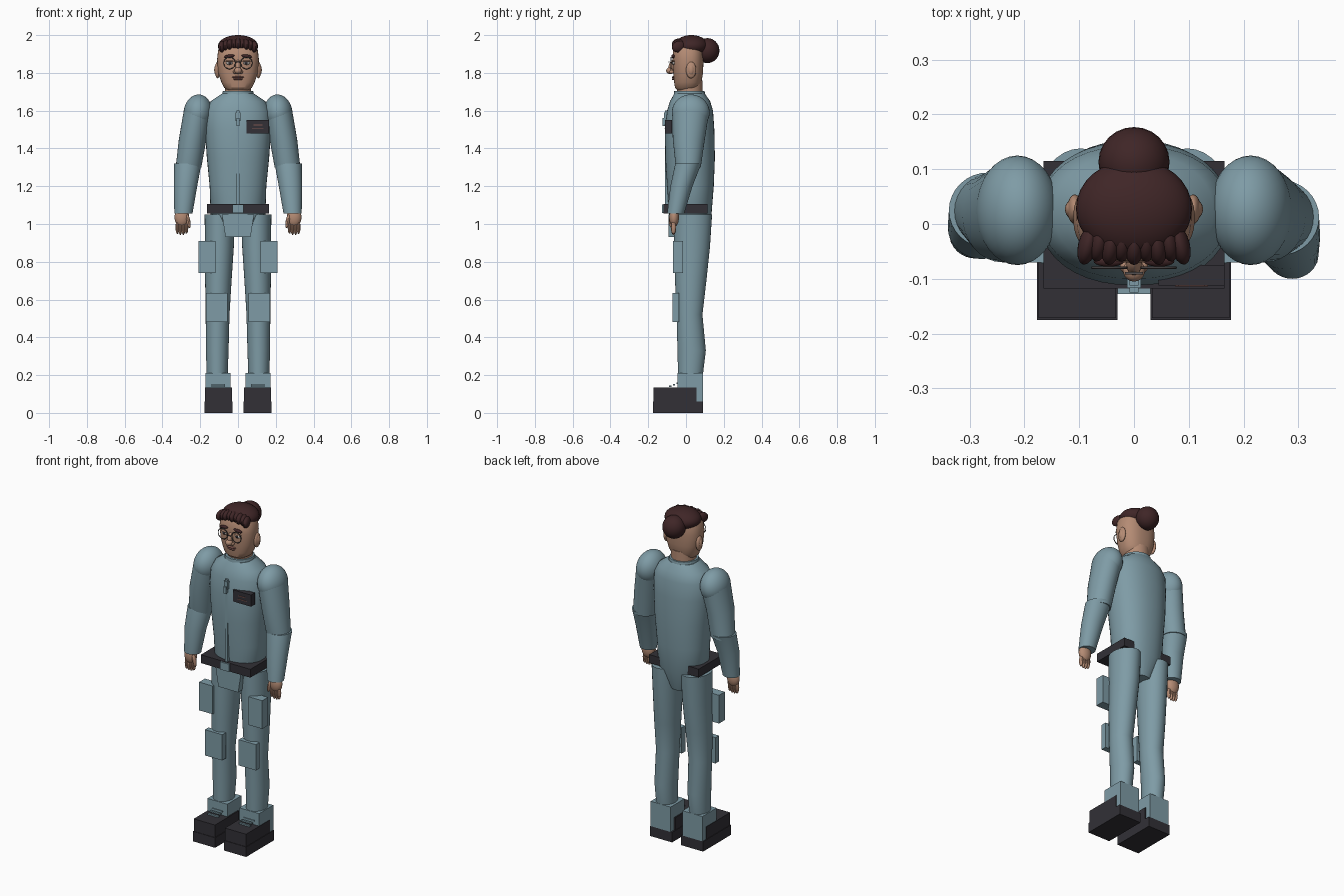
import bpy, bmesh, math
from mathutils import Matrix, Vector, Euler

cube = bpy.data.objects.get("Cube")
if cube:
    bpy.data.objects.remove(cube, do_unlink=True)


def material(name, r, g, b):
    m = bpy.data.materials.new(name)
    m.use_nodes = True
    m.diffuse_color = (r, g, b, 1)
    m.node_tree.nodes["Principled BSDF"].inputs["Base Color"].default_value = (r, g, b, 1)
    return m


CLOTH = material("blue grey cloth", .21, .33, .38)
DARK = material("charcoal leather", .032, .03, .037)
SKIN = material("skin", .46, .26, .175)
HAIR = material("dark brown hair", .05, .019, .02)
LIP = material("lips", .22, .095, .08)
WHITE = material("eye white", .6, .58, .55)
FRAME = material("spectacle grey", .09, .08, .08)
made = []


def finish(name, bm, mat):
    bmesh.ops.recalc_face_normals(bm, faces=bm.faces)
    mesh = bpy.data.meshes.new(name)
    bm.to_mesh(mesh)
    bm.free()
    mesh.materials.append(mat)
    ob = bpy.data.objects.new(name, mesh)
    bpy.context.collection.objects.link(ob)
    made.append(ob)
    return ob


def loft(name, rings, mat, n=32, power=2.0):
    """Stack of rounded horizontal rings: (z, centre x, half width, front y, back y)."""
    bm = bmesh.new()
    loops = []
    for z, cx, rx, y0, y1 in rings:
        loop = []
        for i in range(n):
            a = 2 * math.pi * i / n
            c, s = math.cos(a), math.sin(a)
            px = math.copysign(abs(c) ** (2 / power), c)
            py = math.copysign(abs(s) ** (2 / power), s)
            loop.append(bm.verts.new((cx + rx * px, (y0 + y1) / 2 + (y1 - y0) / 2 * py, z)))
        loops.append(loop)
    for a, b in zip(loops, loops[1:]):
        for i in range(n):
            j = (i + 1) % n
            bm.faces.new((a[i], a[j], b[j], b[i]))
    bm.faces.new(loops[0][::-1])
    bm.faces.new(loops[-1])
    return finish(name, bm, mat)


def box(name, x, y, z, mat):
    """Box from (low, high) pairs on each axis."""
    bm = bmesh.new()
    size = [abs(p[1] - p[0]) for p in (x, y, z)]
    mid = [(p[0] + p[1]) / 2 for p in (x, y, z)]
    bmesh.ops.create_cube(bm, size=1, matrix=Matrix.Translation(mid) @ Matrix.Diagonal((*size, 1)))
    return finish(name, bm, mat)


def ball(name, centre, radii, mat, rot=(0, 0, 0), u=24, v=14):
    bm = bmesh.new()
    m = Matrix.LocRotScale(Vector(centre), Euler(rot), Vector(radii))
    bmesh.ops.create_uvsphere(bm, u_segments=u, v_segments=v, radius=1, matrix=m)
    return finish(name, bm, mat)


def ring(name, centre, radius, thick, mat, n=24, k=6):
    """Upright torus facing the front."""
    bm = bmesh.new()
    grid = []
    for i in range(n):
        a = 2 * math.pi * i / n
        grid.append([])
        for j in range(k):
            b = 2 * math.pi * j / k
            r = radius + thick * math.cos(b)
            grid[i].append(bm.verts.new(Vector(centre) + Vector(
                (r * math.cos(a), thick * math.sin(b), r * math.sin(a)))))
    for i in range(n):
        for j in range(k):
            p, q = grid[i], grid[(i + 1) % n]
            bm.faces.new((p[j], q[j], q[(j + 1) % k], p[(j + 1) % k]))
    return finish(name, bm, mat)


# Torso tapering into the crotch, and the collar
loft("torso", [(.93, 0, .065, -.075, .1), (1.05, 0, .145, -.09, .135), (1.2, 0, .15, -.1, .147),
               (1.35, 0, .165, -.11, .153), (1.5, 0, .175, -.112, .15), (1.6, 0, .172, -.1, .143),
               (1.65, 0, .145, -.085, .128), (1.69, 0, .085, -.062, .1)], CLOTH, 40, 2.2)
loft("collar", [(1.67, 0, .086, -.066, .104), (1.705, 0, .08, -.062, .098)], CLOTH)
# Tapered front panel over the crotch
panel = box("crotch_panel", (-.085, .085), (-.093, 0), (.93, 1.05), CLOTH)
for vert in panel.data.vertices:
    if vert.co.z < 1:
        vert.co.x *= .78

# Belt, zip and badge
box("belt", (-.165, .165), (-.118, .115), (1.055, 1.105), DARK)
box("buckle", (-.03, .03), (-.128, -.1), (1.057, 1.103), CLOTH)
box("zip_strip", (-.008, .008), (-.112, -.08), (1.1, 1.6), CLOTH)
box("zip_pull", (-.013, .013), (-.117, -.09), (1.545, 1.59), CLOTH)
box("zip_tab", (-.008, .008), (-.125, -.1), (1.52, 1.56), CLOTH)
box("chest_badge", (.045, .165), (-.112, -.075), (1.48, 1.55), DARK)
for i, w in enumerate((.024, .03)):
    box("badge_mark", (.105 - w, .105 + w), (-.114, -.11), (1.522 - i * .02, 1.526 - i * .02), LIP)

for side, tag in ((1, "left"), (-1, "right")):
    def sx(a, b):
        return (side * a, side * b)

    # Leg with pocket and knee pad
    loft(tag + "_leg", [(.19, side * .11, .055, -.042, .088), (.33, side * .11, .06, -.045, .105),
                        (.52, side * .108, .063, -.05, .087), (.7, side * .104, .07, -.058, .108),
                        (.88, side * .098, .076, -.063, .127), (1.05, side * .097, .08, -.065, .138)], CLOTH)
    box(tag + "_thigh_pocket", sx(.12, .21), (-.07, -.015), (.74, .91), CLOTH)
    box(tag + "_knee_pad", sx(.055, .17), (-.072, -.038), (.48, .635), CLOTH)

    # Boot: cuff, upper, sole and lace bars
    box(tag + "_boot_cuff", sx(.04, .172), (-.045, .09), (.06, .21), CLOTH)
    box(tag + "_boot_upper", sx(.033, .174), (-.172, .055), (.06, .135), DARK)
    box(tag + "_boot_sole", sx(.03, .177), (-.175, .09), (0, .06), DARK)
    for i in range(3):
        y, z = -.09 + i * .02, .138 + i * .008
        box(tag + "_lace", sx(.07, .14), (y, y + .012), (z, z + .008), CLOTH)

    # Arm, with the left forearm reaching slightly further forward
    elbow, wrist = (.012, -.055) if side > 0 else (.025, -.018)
    ball(tag + "_shoulder", (side * .213, .025, 1.59), (.075, .1, .096), CLOTH, (0, -side * .12, 0), 32, 20)
    loft(tag + "_upper_arm", [(1.3, side * .262, .068, elbow - .066, elbow + .066),
                              (1.45, side * .24, .073, -.07, .1),
                              (1.6, side * .213, .074, -.073, .123)], CLOTH)
    loft(tag + "_forearm", [(1.055, side * .289, .048, wrist - .045, wrist + .045),
                            (1.2, side * .278, .062, wrist / 2 - .055, wrist / 2 + .062),
                            (1.32, side * .266, .072, elbow - .069, elbow + .069)], CLOTH)

    # Hand
    hx, hy = side * .297, wrist - .008
    ball(tag + "_palm", (hx, hy, 1.035), (.039, .026, .05), SKIN)
    for i in range(4):
        length = (.035, .042, .042, .037)[i]
        ball(tag + "_finger", (hx + side * (i - 1.5) * .016, hy - .003, .983), (.01, .014, length),
             SKIN, u=12, v=8)
    ball(tag + "_thumb", (hx - side * .034, hy - .014, 1.015), (.011, .013, .037), SKIN,
         (0, side * .2, 0), 12, 8)

    # Ear, eye, brow and spectacle rim
    ball(tag + "_ear", (side * .108, .027, 1.815), (.014, .027, .044), SKIN)
    ball(tag + "_inner_ear", (side * .114, .027, 1.815), (.012, .016, .028), SKIN)
    ball(tag + "_eye", (side * .043, -.06, 1.853), (.02, .013, .011), WHITE)
    ball(tag + "_pupil", (side * .043, -.07, 1.853), (.009, .006, .009), DARK, u=12, v=8)
    ball(tag + "_eyelid", (side * .043, -.063, 1.862), (.023, .012, .005), SKIN)
    ball(tag + "_brow", (side * .046, -.068, 1.888), (.028, .01, .009), HAIR, (0, side * .12, 0))
    ring(tag + "_spectacle_rim", (side * .045, -.08, 1.852), .031, .0025, FRAME)
    ball(tag + "_nostril", (side * .015, -.076, 1.805), (.011, .014, .01), SKIN, u=12, v=8)

# Neck, head and face
loft("neck", [(1.66, 0, .07, -.05, .088), (1.76, 0, .07, -.045, .088)], SKIN)
loft("head", [(1.708, 0, .055, -.045, .05), (1.722, 0, .074, -.058, .07), (1.75, 0, .088, -.063, .082),
              (1.8, 0, .105, -.067, .09), (1.87, 0, .111, -.071, .093), (1.92, 0, .105, -.068, .092),
              (1.95, 0, .09, -.05, .085), (1.965, 0, .06, -.03, .06)], SKIN, 36, 2.4)
ball("nose_bridge", (0, -.072, 1.835), (.014, .02, .036), SKIN, (-.3, 0, 0))
ball("nose_tip", (0, -.085, 1.812), (.02, .02, .018), SKIN)
ball("upper_lip", (0, -.064, 1.777), (.031, .01, .006), LIP)
ball("lower_lip", (0, -.064, 1.767), (.025, .011, .006), LIP)
box("spectacle_bridge", (-.016, .016), (-.092, -.088), (1.855, 1.859), FRAME)

# Hair: cap, bun and swept fringe
ball("hair_cap", (0, .028, 1.942), (.106, .09, .058), HAIR, u=32, v=20)
ball("hair_bun", (0, .113, 1.918), (.065, .064, .066), HAIR)
for i in range(9):
    t = (i - 4) / 4
    ball("fringe_lock", (t * .084, -.038 + .006 * (i % 2), 1.953 - .014 * t * t),
         (.018, .038, .03), HAIR, (.25, 0, t * .25), 16, 10)

# Smooth shading with sharp edges kept
bpy.ops.object.select_all(action='DESELECT')
for ob in made:
    ob.select_set(True)
bpy.context.view_layer.objects.active = made[0]
bpy.ops.object.shade_smooth_by_angle(angle=math.radians(32))
